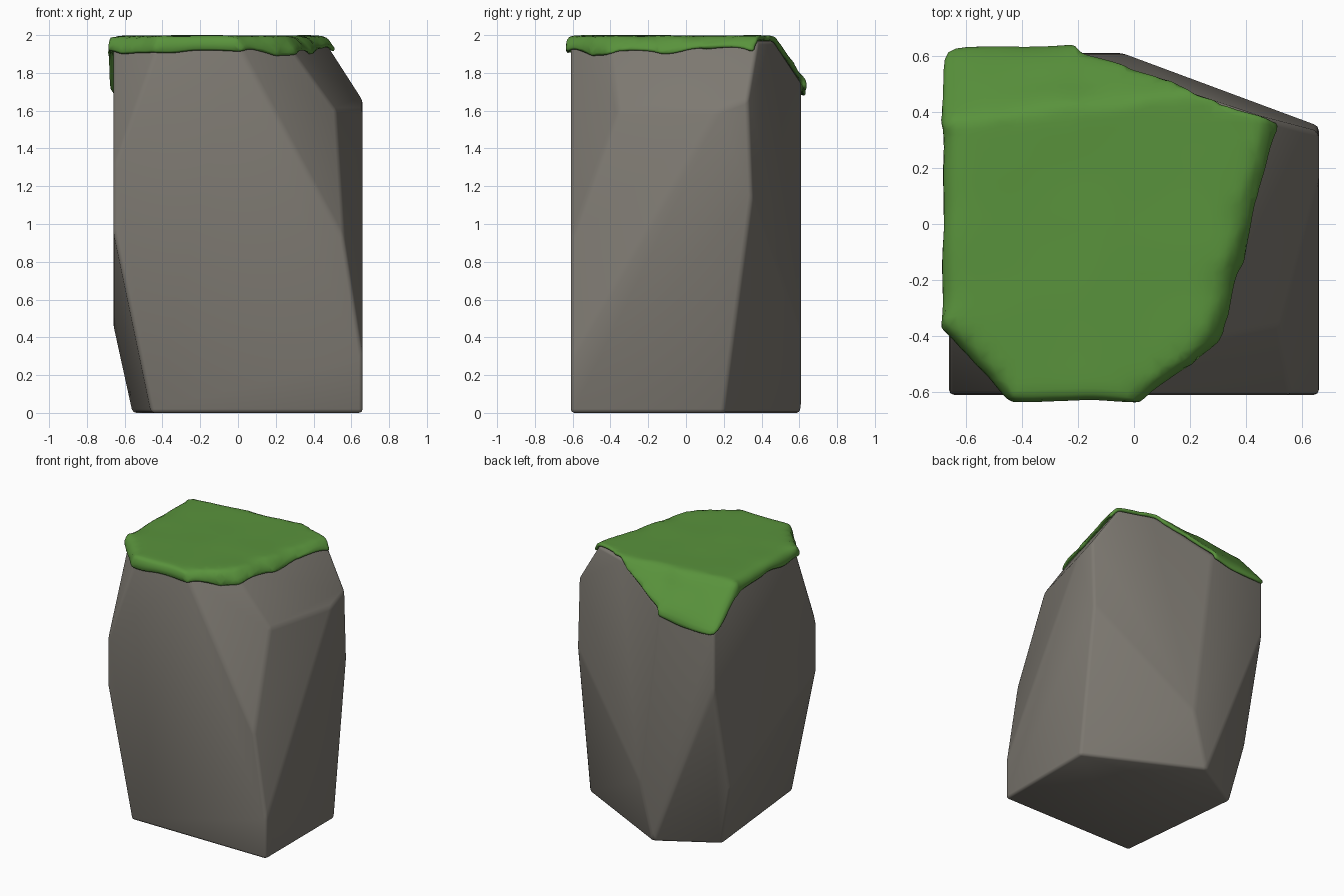
import bpy, bmesh
from mathutils import Vector, noise

old = bpy.data.objects.get("Cube")
if old:
    bpy.data.objects.remove(old, do_unlink=True)


def material(name, rgb):
    m = bpy.data.materials.new(name)
    m.use_nodes = True
    m.diffuse_color = (*rgb, 1)
    m.node_tree.nodes["Principled BSDF"].inputs["Base Color"].default_value = (*rgb, 1)
    return m


def plane(a, b, c):
    """Point and outward normal of the plane through three points."""
    a, b, c = Vector(a), Vector(b), Vector(c)
    n = (b - a).cross(c - a).normalized()
    if n.dot(Vector((0, 0, 1)) - a) > 0:
        n = -n
    return a, n


def bisect(bm, co, no, clear=False):
    bmesh.ops.bisect_plane(bm, geom=bm.verts[:] + bm.edges[:] + bm.faces[:], dist=1e-5,
                           plane_co=co, plane_no=no, clear_outer=clear)


def add_object(name, bm, mat):
    bmesh.ops.recalc_face_normals(bm, faces=bm.faces)
    for f in bm.faces:
        f.smooth = True
    me = bpy.data.meshes.new(name)
    bm.to_mesh(me)
    bm.free()
    me.materials.append(mat)
    ob = bpy.data.objects.new(name, me)
    bpy.context.collection.objects.link(ob)
    return ob


# Chips struck off the block
back_slope = plane((-.66, .61, 1.69), (-.66, .37, 1.96), (.2, .47, 1.96))
back_right_high = plane((-.04, .61, .42), (.66, .35, 1.15), (.47, .38, 1.95))
chips = [
    plane((.66, .2, 0), (-.15, .61, 0), (.66, .35, 1.15)),          # low back corner
    back_right_high,
    plane((-.46, -.6, 0), (-.66, -.6, .96), (-.56, .37, 0)),        # low side
    plane((-.66, .61, 1.28), (-.15, .61, 0), (-.56, .37, 0)),       # low back corner
    plane((.52, -.36, 1.6), (.66, .17, 1.6), (.66, -.6, .31)),      # broad side
    plane((.52, -.36, 1.6), (.66, .17, 1.6), (.49, .36, 1.92)),     # high side
    plane((.04, -.6, 1.9), (.55, -.6, .96), (.52, -.36, 1.6)),      # high front
    plane((-.66, -.6, 1.32), (-.44, -.6, 1.93), (-.66, -.36, 1.93)),  # high front corner
    back_slope,
]


def chipped_block():
    bm = bmesh.new()
    bmesh.ops.create_cube(bm, size=1)
    for v in bm.verts:
        v.co = Vector((v.co.x * 1.32, v.co.y * 1.22, (v.co.z + .5) * 1.97))
    for co, no in chips:
        bisect(bm, co, no, True)
        rim = [e for e in bm.edges if e.is_boundary]
        bmesh.ops.holes_fill(bm, edges=rim)
    bmesh.ops.remove_doubles(bm, verts=bm.verts, dist=.004)
    bmesh.ops.recalc_face_normals(bm, faces=bm.faces)
    return bm


# Rock
rock = add_object("rock", chipped_block(), material("stone grey", (.205, .19, .165)))
bevel = rock.modifiers.new("worn_edges", "BEVEL")
bevel.width = .02
bevel.segments = 2
bevel.limit_method = "ANGLE"
bevel.angle_limit = .1

# Moss cap: the top skin of the block, with a short skirt and a ragged rim
bm = chipped_block()
slope_co, slope_no = back_slope
skirt_z = 1.905
skirt_co = slope_co - slope_no * .025
bisect(bm, (0, 0, skirt_z), (0, 0, 1))
bisect(bm, skirt_co, slope_no)
for f in bm.faces[:]:
    c = f.calc_center_median()
    hidden = c.z < skirt_z and (c - skirt_co).dot(slope_no) < 0
    if hidden or f.normal.dot(back_right_high[1]) > .98:
        bm.faces.remove(f)
bmesh.ops.delete(bm, geom=[e for e in bm.edges if not e.link_faces], context="EDGES")
for i in range(-11, 12):
    bisect(bm, (i * .06 + .005, 0, 0), (1, 0, 0))
    bisect(bm, (0, i * .06 + .005, 0), (0, 1, 0))
bmesh.ops.remove_doubles(bm, verts=bm.verts, dist=.014)
bmesh.ops.delete(bm, geom=[v for v in bm.verts if not v.link_faces], context="VERTS")
for v in bm.verts:
    wave = noise.noise(v.co * 7)
    if v.is_boundary:
        v.co.z += wave * .03
    v.co += Vector((v.co.x, v.co.y, 0)).normalized() * noise.noise(v.co * 9) * .012
    v.co.z += noise.noise(v.co * 4) * .005

moss = add_object("moss_cap", bm, material("moss green", (.1, .29, .045)))
thick = moss.modifiers.new("thickness", "SOLIDIFY")
thick.thickness = .028
thick.offset = 1
soft = moss.modifiers.new("soft", "SUBSURF")
soft.levels = 1
soft.render_levels = 1
